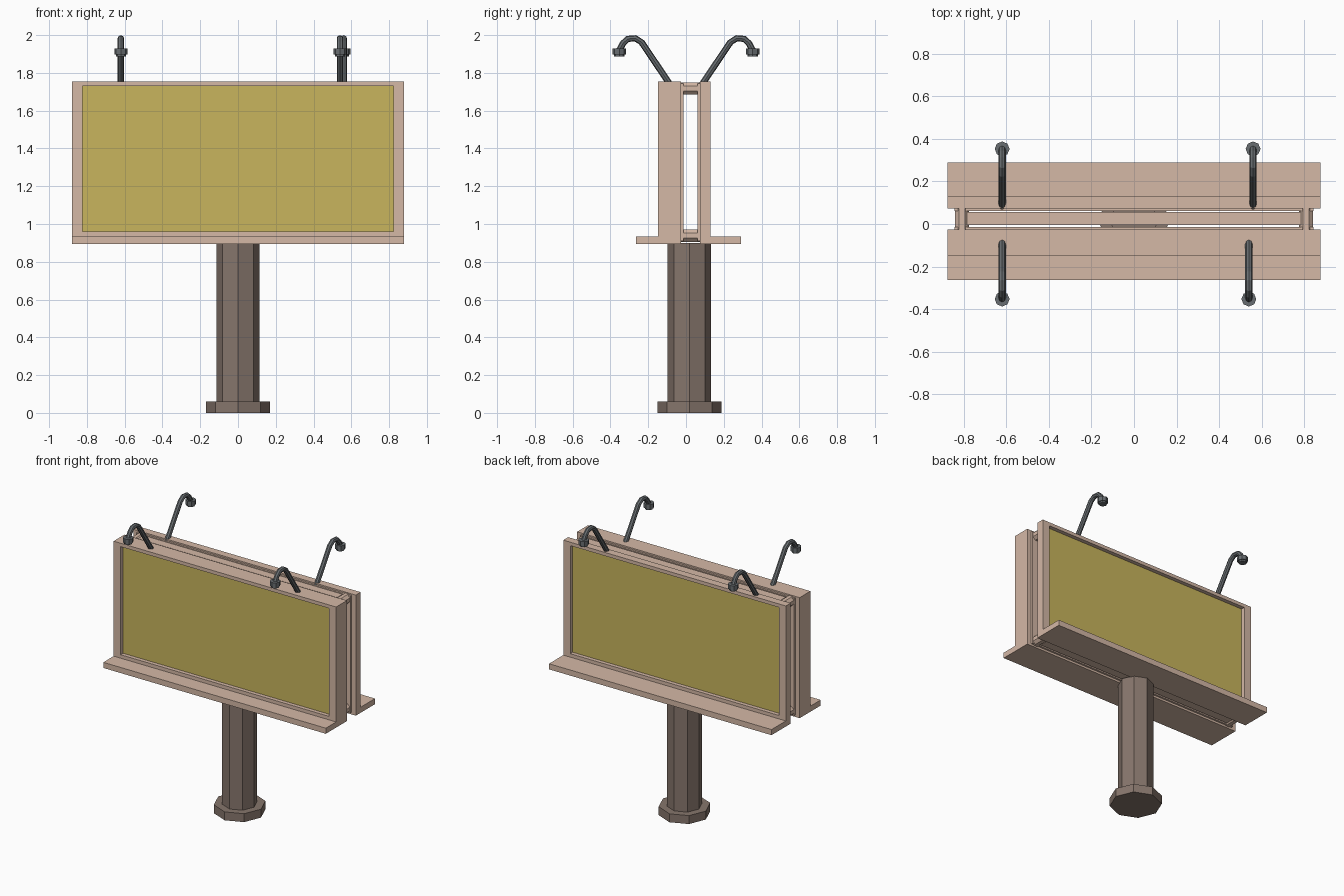
import bpy, bmesh, math
from mathutils import Matrix, Vector

if "Cube" in bpy.data.objects:
    bpy.data.objects.remove(bpy.data.objects["Cube"])


def material(name, rgb):
    m = bpy.data.materials.new(name)
    m.diffuse_color = (*rgb, 1)
    m.use_nodes = True
    m.node_tree.nodes["Principled BSDF"].inputs["Base Color"].default_value = m.diffuse_color
    return m


BEIGE = material("beige_frame", (0.66, 0.48, 0.38))
YELLOW = material("yellow_panel", (0.58, 0.46, 0.11))
BROWN = material("brown_post", (0.24, 0.18, 0.15))
GREY = material("lamp_metal", (0.14, 0.155, 0.165))


def finish(bm, name, *mats):
    bmesh.ops.recalc_face_normals(bm, faces=bm.faces)
    me = bpy.data.meshes.new(name)
    bm.to_mesh(me)
    bm.free()
    for m in mats:
        me.materials.append(m)
    ob = bpy.data.objects.new(name, me)
    bpy.context.collection.objects.link(ob)
    return ob


def add_box(bm, x, y, z):
    size = Vector((x[1] - x[0], y[1] - y[0], z[1] - z[0]))
    mid = Vector((sum(x), sum(y), sum(z))) / 2
    bmesh.ops.create_cube(bm, size=1, matrix=Matrix.Translation(mid) @ Matrix.Diagonal((*size, 1)))


def box(name, x, y, z, mat):
    bm = bmesh.new()
    add_box(bm, x, y, z)
    return finish(bm, name, mat)


def cylinder(bm, r, center, depth, axis="Z", sides=8, turn=0.0):
    rot = Matrix.Rotation(turn, 4, "Z")
    if axis == "Y":
        rot = Matrix.Rotation(math.pi / 2, 4, "X") @ rot
    bmesh.ops.create_cone(bm, cap_ends=True, segments=sides, radius1=r, radius2=r,
                          depth=depth, matrix=Matrix.Translation(center) @ rot)


# Octagonal post and foot
PY = 0.018
for name, r, z0, z1 in (("post", 0.115, 0.06, 0.9), ("post_foot", 0.169, 0, 0.06)):
    bm = bmesh.new()
    cylinder(bm, r, (0, PY, (z0 + z1) / 2), z1 - z0)
    finish(bm, name, BROWN)


# Sign boards: box with recessed panel on its outer face
def board(name, y_in, y_out, y_ledge, recess=0.028):
    s = 1 if y_out > y_in else -1
    bm = bmesh.new()
    add_box(bm, (-0.878, 0.878), sorted((y_in, y_out)), (0.935, 1.755))
    bm.normal_update()
    face = next(f for f in bm.faces if f.normal.y * s > 0.9)
    bmesh.ops.inset_region(bm, faces=[face], thickness=0.035)
    for v in face.verts:
        v.co.x = math.copysign(0.823, v.co.x)
    ext = bmesh.ops.extrude_discrete_faces(bm, faces=[face])["faces"][0]
    bmesh.ops.translate(bm, verts=ext.verts, vec=(0, -s * recess, 0))
    ext.material_index = 1
    finish(bm, name + "_board", BEIGE, YELLOW)
    box(name + "_ledge", (-0.878, 0.878), sorted((y_in, y_ledge)), (0.895, 0.935), BEIGE)
    # raised frame on the inner face
    bm = bmesh.new()
    ys = sorted((y_in, y_in - s * 0.014))
    for a in (-0.845, 0.775):
        add_box(bm, (a, a + 0.07), ys, (0.91, 1.745))
    for z in (0.91, 1.69):
        add_box(bm, (-0.775, 0.775), ys, (z, z + 0.055))
    finish(bm, name + "_inner_frame", BEIGE)


board("front", -0.027, -0.148, -0.264)
board("back", 0.074, 0.129, 0.29)

# Connecting beams and corner spacers between the boards
for tag, z in (("lower", 0.938), ("upper", 1.717)):
    box(tag + "_beam", (-0.785, 0.785), (-0.004, 0.056), (z - 0.026, z + 0.026), BEIGE)
    bm = bmesh.new()
    for x in (-0.809, 0.809):
        cylinder(bm, 0.035, (x, 0.0235, z), 0.1, axis="Y", turn=math.pi / 8)
    finish(bm, tag + "_spacers", BEIGE)

# Bent lamp arms with octagonal heads
PATH = [(0.082, 1.735), (0.235, 1.962), (0.268, 1.983), (0.308, 1.98), (0.333, 1.957), (0.353, 1.92)]
for tag, x, s in (("front_left", -0.62, -1), ("front_right", 0.54, -1),
                  ("back_left", -0.62, 1), ("back_right", 0.56, 1)):
    bm = bmesh.new()
    rings = []
    pts = [Vector((x, s * y, z)) for y, z in PATH]
    for i, p in enumerate(pts):
        t = (pts[min(i + 1, len(pts) - 1)] - pts[max(i - 1, 0)]).normalized()
        side = Vector((1, 0, 0))
        up = side.cross(t)
        rings.append([bm.verts.new(p + 0.017 * (math.cos(a) * side + math.sin(a) * up))
                      for a in (k * math.tau / 8 for k in range(8))])
    for r0, r1 in zip(rings, rings[1:]):
        for k in range(8):
            n = (k + 1) % 8
            bm.faces.new((r0[k], r0[n], r1[n], r1[k]))
    bm.faces.new(rings[0])
    bm.faces.new(rings[-1])
    finish(bm, tag + "_lamp_arm", GREY)
    bm = bmesh.new()
    cylinder(bm, 0.035, (x, s * 0.353, 1.914), 0.032)
    cylinder(bm, 0.027, (x, s * 0.353, 1.896), 0.018)
    finish(bm, tag + "_lamp_head", GREY)
